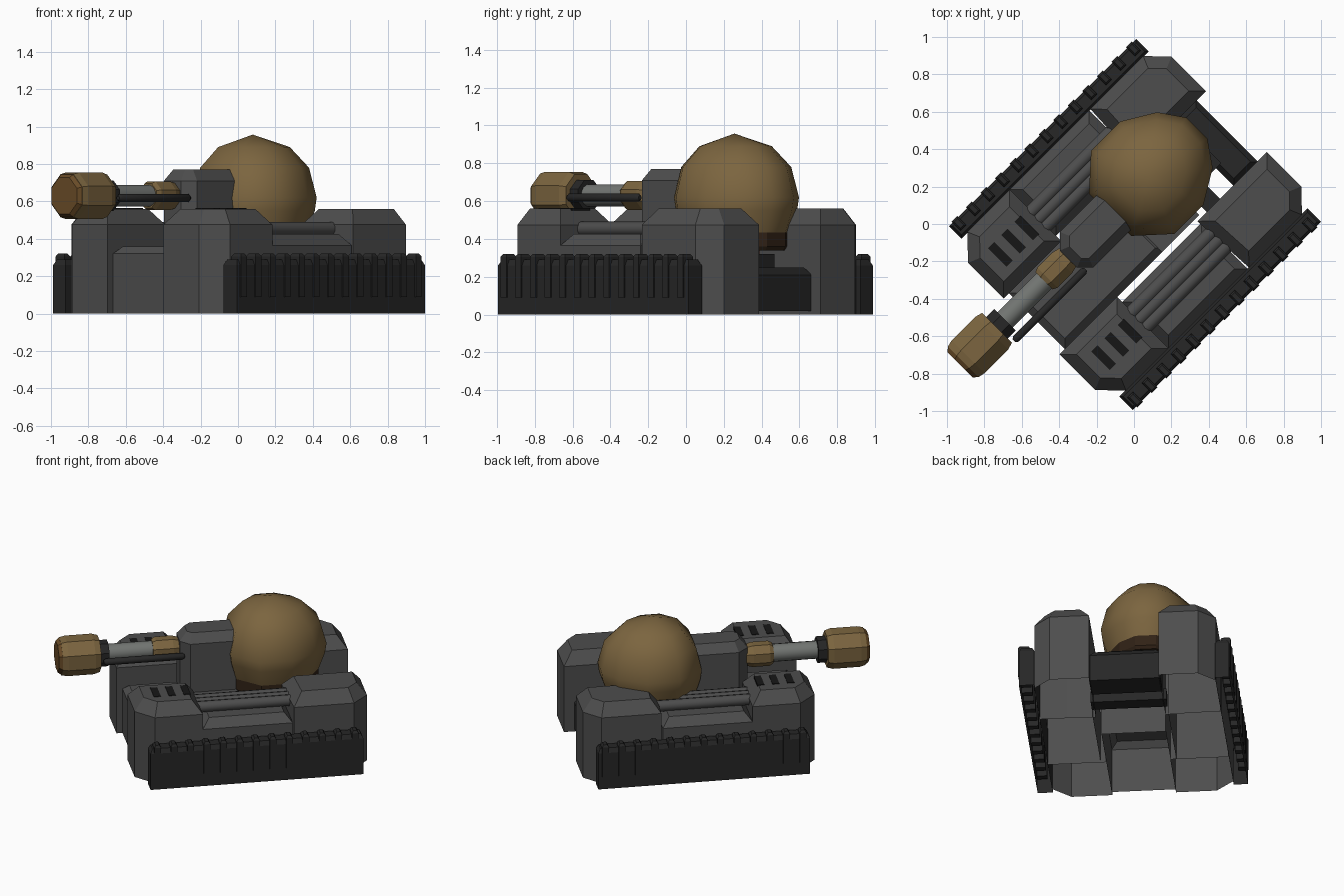
import bpy, bmesh, math
from mathutils import Matrix

if "Cube" in bpy.data.objects:
    bpy.data.objects.remove(bpy.data.objects["Cube"])

# Parts are laid out as (w = across, l = front to back), then turned 45 degrees
TURN = Matrix.Rotation(math.radians(-45), 4, 'Z')


def material(name, rgb):
    m = bpy.data.materials.new(name)
    m.diffuse_color = (*rgb, 1)
    m.use_nodes = True
    m.node_tree.nodes["Principled BSDF"].inputs["Base Color"].default_value = m.diffuse_color
    return m


ARMOUR = material("armour_grey", (0.075, 0.075, 0.075))
DARK = material("dark_grey", (0.02, 0.02, 0.02))
BLACK = material("vent_black", (0.008, 0.008, 0.008))
STEEL = material("steel", (0.17, 0.18, 0.17))
GOLD = material("dull_gold", (0.20, 0.13, 0.05))
BROWN = material("brown", (0.03, 0.016, 0.008))
ORANGE = material("muzzle_orange", (0.14, 0.07, 0.02))
RED = material("red", (0.25, 0.02, 0.01))


def finish(bm, name, mat, smooth=None):
    bmesh.ops.recalc_face_normals(bm, faces=bm.faces)
    bm.transform(TURN)
    me = bpy.data.meshes.new(name)
    bm.to_mesh(me)
    bm.free()
    me.materials.append(mat)
    if smooth:
        for p in me.polygons:
            p.use_smooth = True
        me.set_sharp_from_angle(angle=math.radians(smooth))
    ob = bpy.data.objects.new(name, me)
    bpy.context.collection.objects.link(ob)
    return ob


def block(name, outline, z0, z1, mat, bevel=0, rise=0, hollow=False):
    """Extruded plan outline; top rim slopes in by bevel over rise; hollow = no floor."""
    bm = bmesh.new()
    face = bm.faces.new([bm.verts.new((w, l, z0)) for w, l in outline])
    ext = bmesh.ops.extrude_face_region(bm, geom=[face])
    for v in ext['geom']:
        if isinstance(v, bmesh.types.BMVert):
            v.co.z = z1 - rise
    bmesh.ops.recalc_face_normals(bm, faces=bm.faces)
    if bevel:
        f = [e for e in ext['geom'] if isinstance(e, bmesh.types.BMFace)][0]
        bmesh.ops.inset_region(bm, faces=[f], thickness=bevel, use_even_offset=True)
        for v in f.verts:
            v.co.z = z1
    bmesh.ops.recalc_face_normals(bm, faces=bm.faces)
    if hollow:
        floor = [f for f in bm.faces if all(abs(v.co.z - z0) < 1e-5 for v in f.verts)]
        bmesh.ops.delete(bm, geom=floor, context='FACES_ONLY')
    return finish(bm, name, mat)


def rect(w0, w1, l0, l1):
    return [(w0, l0), (w1, l0), (w1, l1), (w0, l1)]


def skin(name, rings, mat, smooth=None):
    """Join equal rings of points into a capped tube."""
    bm = bmesh.new()
    rings = [[bm.verts.new(p) for p in ring] for ring in rings]
    n = len(rings[0])
    for a, b in zip(rings, rings[1:]):
        for i in range(n):
            j = (i + 1) % n
            bm.faces.new((a[i], a[j], b[j], b[i]))
    bm.faces.new(rings[0])
    bm.faces.new(rings[-1])
    bmesh.ops.remove_doubles(bm, verts=bm.verts, dist=1e-4)
    return finish(bm, name, mat, smooth)


def tube(name, profile, mat, w, z, sides, smooth=None):
    """Revolve (radius, l) points about a front-to-back axis."""
    angles = [2 * math.pi * (i + 0.5) / sides for i in range(sides)]
    skin(name, [[(w + r * math.cos(a), l, z + r * math.sin(a)) for a in angles]
                for r, l in profile], mat, smooth)


# Side pods with treads, mirrored left and right
for side, s in (("left", -1), ("right", 1)):
    def flip(pts):
        return [(s * w, l) for w, l in pts]

    block(side + "_front_pod", flip([(0.21, -0.775), (0.48, -0.775), (0.60, -0.66),
          (0.60, -0.34), (0.21, -0.34)]), 0, 0.56, ARMOUR, 0.065, 0.085, True)
    block(side + "_rear_pod", flip([(0.23, 0.25), (0.60, 0.27), (0.60, 0.67),
          (0.49, 0.775), (0.23, 0.775)]), 0, 0.56, ARMOUR, 0.065, 0.085, True)
    block(side + "_middle_pod", flip(rect(0.25, 0.60, -0.34, 0.26)), 0, 0.425, ARMOUR,
          0.05, 0.06, True)

    # exhaust pipes between the pods
    for i in range(3):
        tube(f"{side}_pipe_{i}", [(0.038, -0.37), (0.038, 0.28)], ARMOUR,
             s * (0.325 + 0.055 * i), 0.453, 10, 40)
    # vent slats on the front pod
    for i in range(3):
        l = -0.62 + 0.1 * i
        block(f"{side}_vent_{i}", flip(rect(0.32, 0.46, l - 0.023, l + 0.023)), 0.55, 0.564, BLACK)
    # tread and its cleats
    o = 0.008 if s > 0 else 0
    block(side + "_tread", flip(rect(0.597, 0.69 + o, -0.707, 0.707 + o)), 0, 0.29, DARK,
          0.015, 0.03, True)
    for i in range(13):
        l = -0.66 + 0.11 * i
        block(f"{side}_cleat_{i}", flip(rect(0.63, 0.698 + o, l - 0.022, l + 0.022)),
              0.09, 0.32, DARK, 0.01, 0.015)

# Central hull
block("front_hull", rect(-0.212, 0.212, -0.735, 0.03), 0, 0.36, ARMOUR, 0.04, 0.04, True)
block("hull_deck", rect(-0.212, 0.212, 0.0, 0.28), 0.25, 0.35, ARMOUR)
block("hull_crossbar", rect(-0.25, 0.25, 0.32, 0.42), 0.02, 0.10, DARK)
block("rear_bar", rect(-0.235, 0.235, 0.52, 0.705), 0.02, 0.25, DARK, 0.03, 0.04)
block("rear_gearbox", rect(-0.1, 0.1, 0.27, 0.56), 0.08, 0.32, DARK)
block("tail_light", rect(-0.08, 0.08, 0.42, 0.47), 0.30, 0.345, RED)

# Turret dome on its ring: squarer at the front, rounder at the back
half = [(0.16, -0.33), (0.315, -0.16), (0.315, 0.06), (0.21, 0.235), (0.08, 0.325)]
plan = half + [(-w, l) for w, l in reversed(half)]
TW = -0.125


def dome_rings(profile):
    return [[(TW + w * k, 0.237 + (l + 0.038) * k, z) for w, l in plan] for k, z in profile]


skin("turret_ring", dome_rings([(0.82, 0.34), (0.86, 0.36), (0.86, 0.44)]), BROWN)
skin("turret_dome", dome_rings([(0.86, 0.435), (0.97, 0.55), (1, 0.62), (0.88, 0.78),
     (0.58, 0.89), (0, 0.957)]), GOLD, 55)

# Gun housing
block("gun_housing", [(-0.25, 0.05), (-0.25, -0.31), (-0.18, -0.38), (-0.05, -0.38),
      (0.01, -0.32), (0.01, 0.05)], 0.35, 0.77, ARMOUR, 0.05, 0.06)

# Gun barrel, collars, muzzle and side rod
GZ = 0.63
tube("barrel", [(0.06, -0.90), (0.06, -0.36)], STEEL, TW, GZ, 12, 40)
tube("barrel_collar", [(0.07, -0.555), (0.083, -0.53), (0.083, -0.42), (0.07, -0.37)],
     GOLD, TW, GZ, 8)
tube("muzzle_collar", [(0.088, -0.93), (0.088, -0.85)], DARK, TW, GZ, 8)
tube("muzzle", [(0.125, -1.168), (0.134, -1.13), (0.134, -0.95), (0.122, -0.91)],
     GOLD, TW, GZ, 8)
tube("muzzle_cap", [(0.105, -1.19), (0.124, -1.166)], ORANGE, TW, GZ, 8)
tube("gun_side_rod", [(0.012, -0.895), (0.023, -0.88), (0.023, -0.37), (0.012, -0.355)],
     DARK, -0.012, 0.618, 8, 40)
